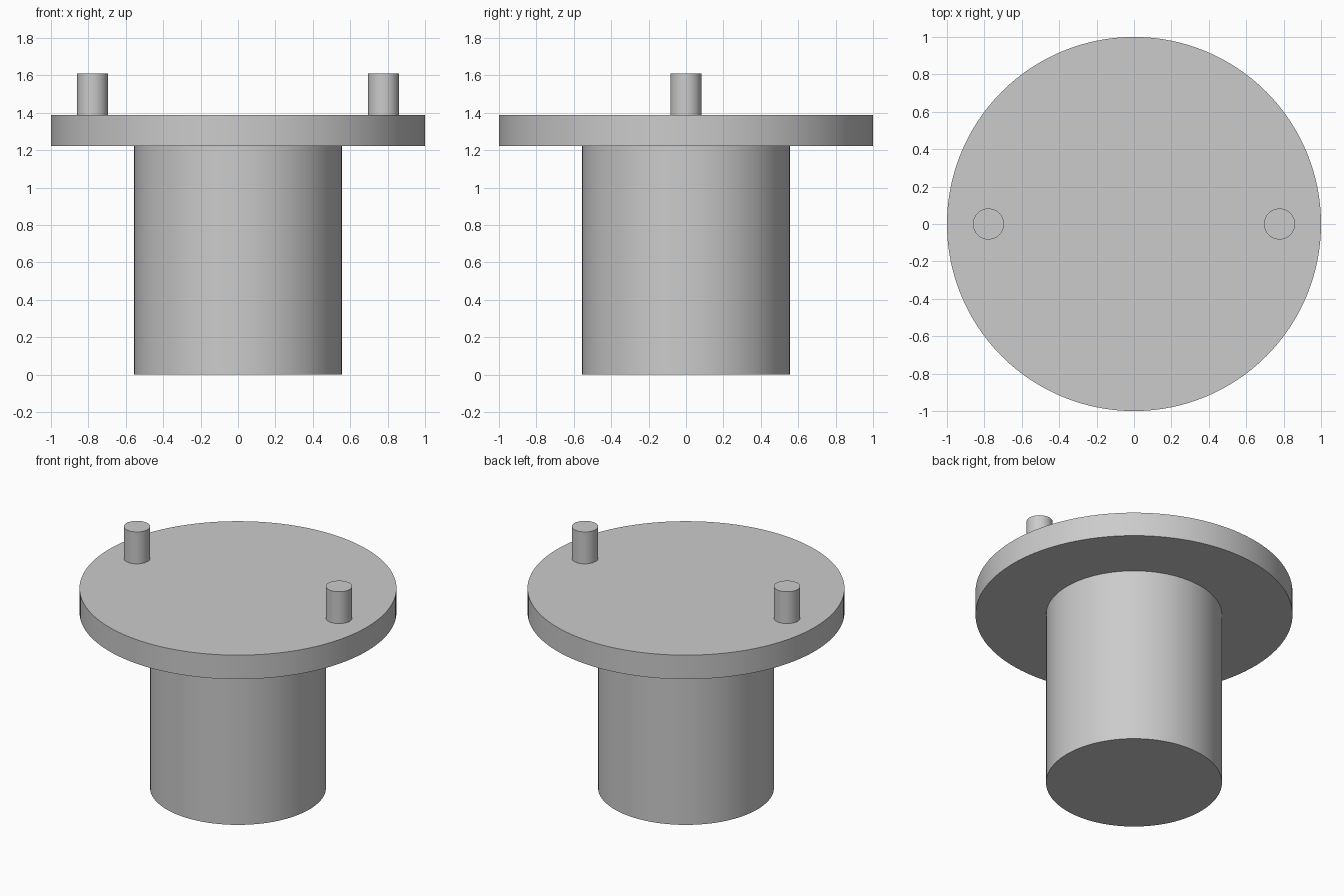
import bpy
import math

cube = bpy.data.objects.get("Cube")
if cube:
    bpy.data.objects.remove(cube, do_unlink=True)

# One plain grey material
GREY = (0.6, 0.6, 0.6, 1.0)
grey = bpy.data.materials.new("plain_grey")
grey.use_nodes = True
grey.diffuse_color = GREY
grey.node_tree.nodes["Principled BSDF"].inputs["Base Color"].default_value = GREY


def cylinder(name, radius, bottom, top, x=0.0, sides=96):
    """Upright smooth cylinder with sharp rims."""
    bpy.ops.mesh.primitive_cylinder_add(
        vertices=sides, radius=radius, depth=top - bottom,
        location=(x, 0, (bottom + top) / 2))
    obj = bpy.context.object
    obj.name = obj.data.name = name
    obj.data.materials.append(grey)
    bpy.ops.object.shade_smooth_by_angle(angle=math.radians(30))
    return obj


STEM_TOP = 1.222
FLANGE_TOP = 1.389
PIN_TOP = 1.611

# Stem and the wide disc on it
cylinder("stem", 0.555, 0.0, STEM_TOP)
cylinder("flange", 1.0, STEM_TOP, FLANGE_TOP, sides=128)

# Two pins near the rim
for side, sign in (("left", 1), ("right", -1)):
    cylinder(side + "_pin", 0.083, FLANGE_TOP, PIN_TOP, x=sign * 0.778, sides=48)
